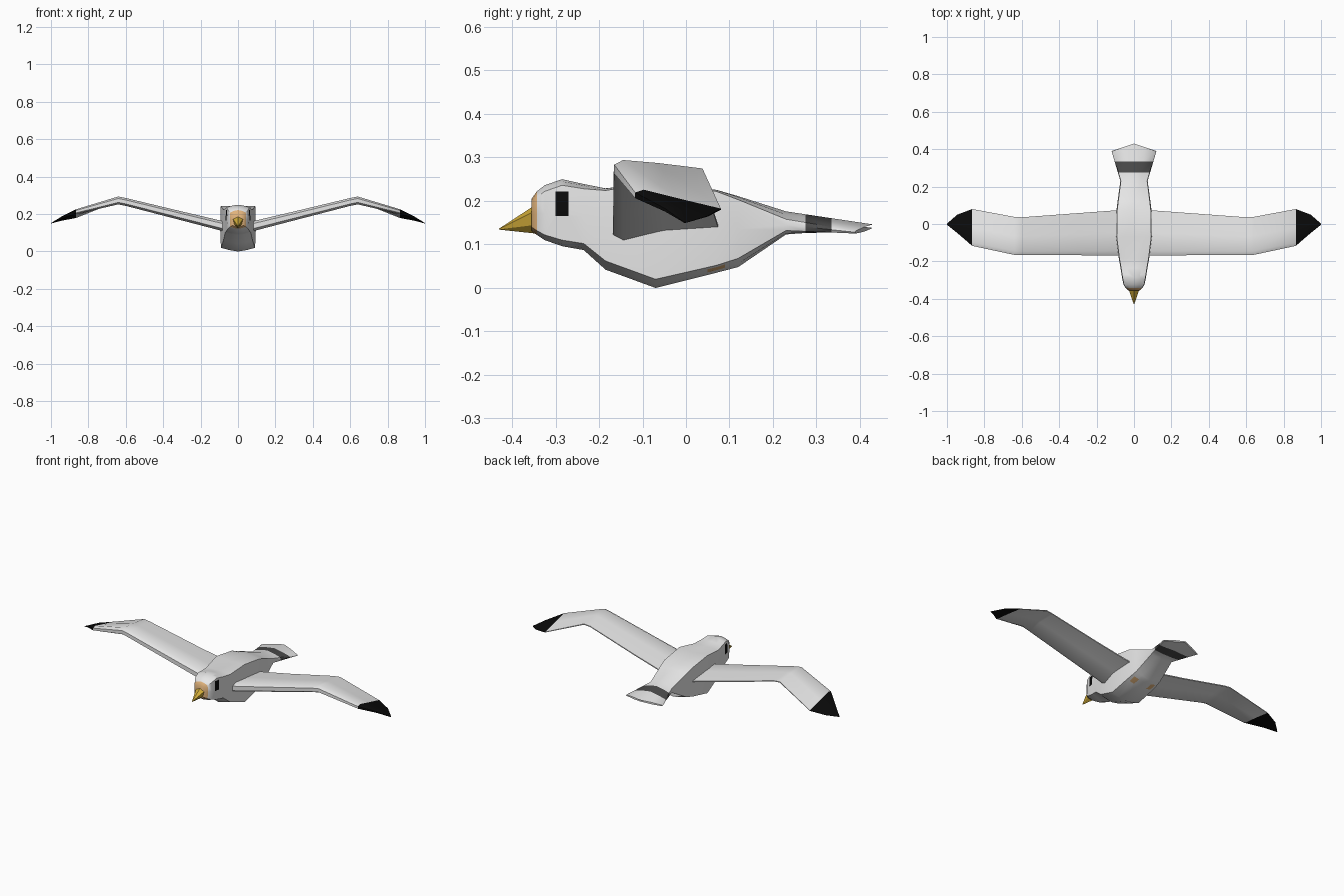
import bpy, bmesh
from mathutils import Vector

if "Cube" in bpy.data.objects:
    bpy.data.objects.remove(bpy.data.objects["Cube"])


def mat(name, rgb):
    m = bpy.data.materials.new(name)
    m.diffuse_color = (*rgb, 1)
    m.use_nodes = True
    m.node_tree.nodes["Principled BSDF"].inputs["Base Color"].default_value = m.diffuse_color
    return m


WHITE = mat("white feathers", (0.8, 0.8, 0.8))
BLACK = mat("black", (0.003, 0.003, 0.003))
GREY = mat("dark grey band", (0.07, 0.07, 0.07))
YELLOW = mat("yellow beak", (0.62, 0.4, 0.04))
TAN = mat("tan skin", (0.75, 0.45, 0.2))


def loft(rings):
    """Skin a list of closed rings and cap both ends."""
    bm = bmesh.new()
    loops = [[bm.verts.new(p) for p in r] for r in rings]
    n = len(loops[0])
    for a, b in zip(loops, loops[1:]):
        for i in range(n):
            j = (i + 1) % n
            bm.faces.new((a[i], a[j], b[j], b[i]))
    bm.faces.new(loops[0])
    bm.faces.new(loops[-1])
    bmesh.ops.remove_doubles(bm, verts=bm.verts, dist=0.0005)
    bmesh.ops.recalc_face_normals(bm, faces=bm.faces)
    return bm


def cut(bm, co, no, where):
    """Slice the faces chosen by a rule along a plane."""
    fs = [f for f in bm.faces if where(f.calc_center_median())]
    geom = fs + list({e for f in fs for e in f.edges}) + list({v for f in fs for v in f.verts})
    bmesh.ops.bisect_plane(bm, geom=geom, plane_co=co, plane_no=no)


def finish(bm, name, mats, rule=lambda c: 0, angle=0.75):
    for f in bm.faces:
        f.material_index = rule(f.calc_center_median())
    bmesh.ops.recalc_face_normals(bm, faces=bm.faces)
    me = bpy.data.meshes.new(name)
    bm.to_mesh(me)
    bm.free()
    for m in mats:
        me.materials.append(m)
    ob = bpy.data.objects.new(name, me)
    bpy.context.collection.objects.link(ob)
    bpy.ops.object.select_all(action='DESELECT')
    ob.select_set(True)
    bpy.context.view_layer.objects.active = ob
    bpy.ops.object.shade_smooth_by_angle(angle=angle)
    return ob


# Body, head and tail: y, half width, top, top corner, low corner, bottom, centre shift
sections = [
    (-0.355, 0.030, 0.205, 0.195, 0.140, 0.130, 0),
    (-0.343, 0.044, 0.222, 0.208, 0.132, 0.122, 0),
    (-0.325, 0.056, 0.236, 0.222, 0.122, 0.110, 0),
    (-0.285, 0.064, 0.250, 0.236, 0.110, 0.096, 0),
    (-0.235, 0.072, 0.239, 0.228, 0.102, 0.087, 0),
    (-0.185, 0.081, 0.229, 0.224, 0.062, 0.042, 0),
    (-0.070, 0.096, 0.238, 0.243, 0.020, 0.000, 0),
    (0.070, 0.094, 0.225, 0.222, 0.052, 0.035, 0),
    (0.120, 0.088, 0.211, 0.203, 0.068, 0.048, 0),
    (0.230, 0.073, 0.176, 0.158, 0.132, 0.123, 0),
    (0.390, 0.120, 0.146, 0.131, 0.125, 0.138, 0.04),
]
rings = []
for y, w, top, ct, cb, bot, dy in sections:
    mid = (ct + cb) / 2
    half = [(w * 0.5, y + dy / 2, (top + ct) / 2 + 0.002), (w * 0.96, y, ct),
            (w, y, mid), (w * 0.95, y, cb), (w * 0.5, y + dy / 2, (bot + cb) / 2 - 0.002)]
    rings.append([(0, y + dy, top)] + half + [(0, y + dy, bot)]
                 + [(-x, yy, z) for x, yy, z in reversed(half)])
body = loft(rings)

# Cut lines for eyes, tail band and tucked feet
eye = lambda c: -0.33 < c.y < -0.23 and abs(c.x) > 0.045
for y in (-0.30, -0.27):
    cut(body, (0, y, 0), (0, 1, 0), eye)
for z in (0.165, 0.222):
    cut(body, (0, 0, z), (0, 0, 1), lambda c: -0.30 < c.y < -0.27 and abs(c.x) > 0.045)
for y in (0.275, 0.335):
    cut(body, (0, y, 0), (0, 1, 0), lambda c: c.y > 0.23)
under = lambda c: -0.01 < c.y < 0.12 and c.z < 0.075
for y in (0.05, 0.09):
    cut(body, (0, y, 0), (0, 1, 0), under)
for x in (-0.072, -0.042, 0.042, 0.072):
    cut(body, (x, 0, 0), (1, 0, 0), lambda c: 0.05 < c.y < 0.09 and c.z < 0.075)


def body_rule(c):
    if c.y < -0.345:
        return 3
    if -0.30 < c.y < -0.27 and 0.165 < c.z < 0.222 and abs(c.x) > 0.055:
        return 1
    if 0.275 < c.y < 0.335:
        return 2
    if 0.05 < c.y < 0.09 and c.z < 0.075 and 0.042 < abs(c.x) < 0.072:
        return 3
    return 0


finish(body, "body", [WHITE, BLACK, GREY, TAN], body_rule)

# Beak: a short faceted cone
base = [(0, 0.192), (0.03, 0.178), (0.022, 0.145), (0, 0.125), (-0.022, 0.145), (-0.03, 0.178)]
beak = loft([[(x, -0.345, z) for x, z in base],
             [(x * 0.03, -0.43, 0.135 + (z - 0.155) * 0.03) for x, z in base]])
finish(beak, "beak", [YELLOW], angle=0.5)

# Wings: x, lead y, trail y, lead bottom z, lead top z, trail z
stations = [
    (0.07, -0.168, 0.075, 0.106, 0.160, 0.138),
    (0.30, -0.167, 0.058, 0.166, 0.214, 0.192),
    (0.60, -0.166, 0.036, 0.244, 0.286, 0.268),
    (0.64, -0.165, 0.038, 0.252, 0.294, 0.272),
    (0.865, -0.117, 0.080, 0.200, 0.226, 0.181),
    (0.945, -0.048, 0.050, 0.172, 0.186, 0.165),
    (1.00, -0.004, 0.002, 0.149, 0.152, 0.150),
]
for side, name in ((1, "right_wing"), (-1, "left_wing")):
    rings = []
    for x, yl, yt, lb, lt, zt in stations:
        c, t = yt - yl, lt - lb
        prof = [(yl, lb + t * 0.25), (yl, lt - t * 0.25), (yl + c * 0.1, lt),
                (yl + c * 0.5, (lt + zt) / 2 + t * 0.1), (yt, zt + t * 0.06),
                (yt, zt - t * 0.06), (yl + c * 0.5, (lb + zt) / 2 + t * 0.08),
                (yl + c * 0.1, lb)]
        rings.append([(side * x, y, z) for y, z in prof])
    finish(loft(rings), name, [WHITE, BLACK], lambda c: int(abs(c.x) > 0.865))
